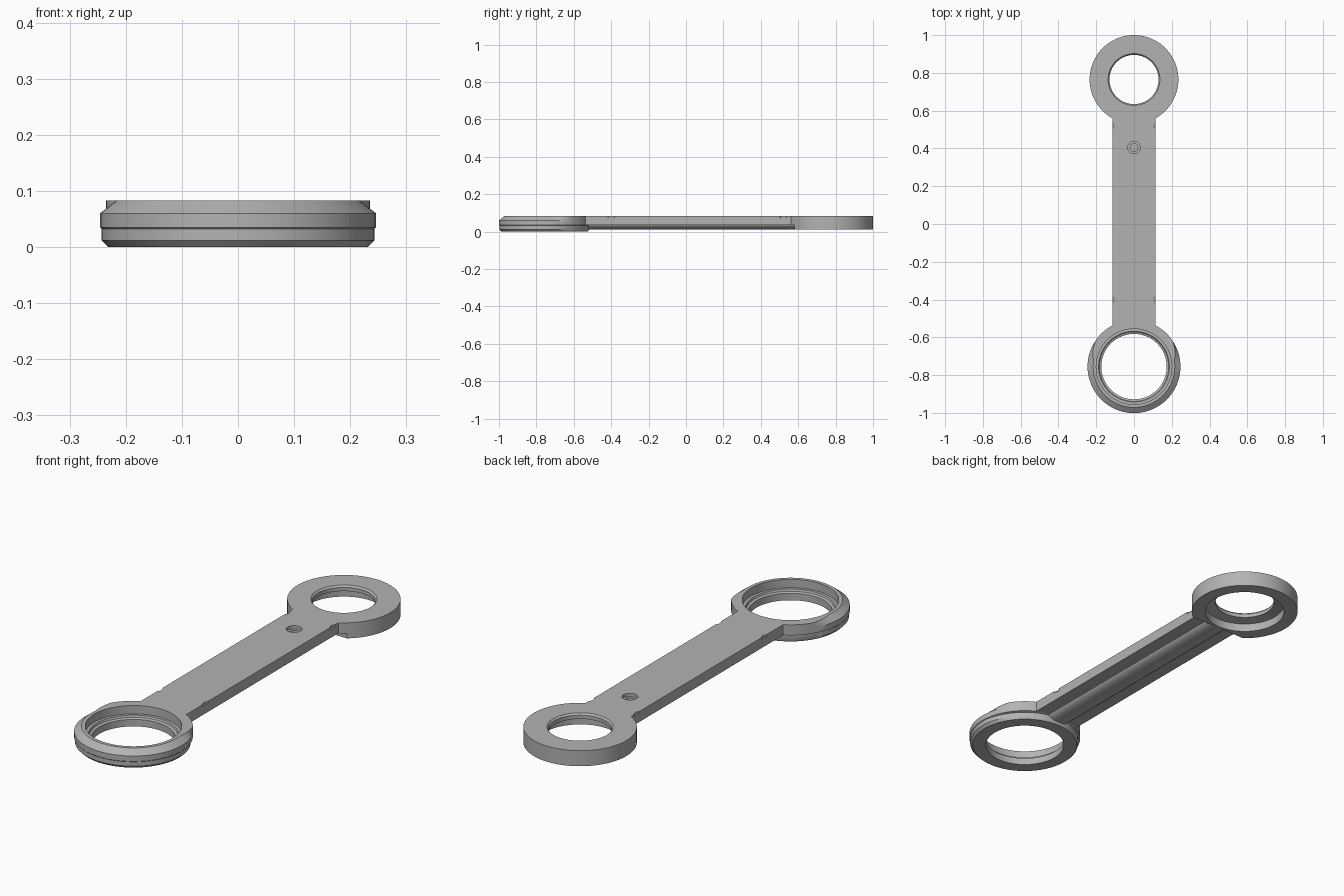
import bpy, bmesh, math
from mathutils import Vector

if "Cube" in bpy.data.objects:
    bpy.data.objects.remove(bpy.data.objects["Cube"])

TOP = 0.083      # shared upper surface height
UNDER = 0.035    # underside of the arm plate
BIG_Y, SMALL_Y = -0.755, 0.765

grey = bpy.data.materials.new("steel grey")
grey.diffuse_color = (0.45, 0.45, 0.45, 1)
grey.use_nodes = True
grey.node_tree.nodes["Principled BSDF"].inputs["Base Color"].default_value = grey.diffuse_color


def make(name, bm):
    bmesh.ops.recalc_face_normals(bm, faces=bm.faces)
    me = bpy.data.meshes.new(name)
    bm.to_mesh(me)
    bm.free()
    ob = bpy.data.objects.new(name, me)
    bpy.context.collection.objects.link(ob)
    me.materials.append(grey)
    return ob


def lathe(name, y, profile, n=96):
    """Closed ring; profile(angle) gives (radius, z) points."""
    bm = bmesh.new()
    rings = []
    for i in range(n):
        a = 2 * math.pi * i / n
        rings.append([bm.verts.new((r * math.cos(a), y + r * math.sin(a), z))
                      for r, z in profile(a)])
    for i in range(n):
        p, q = rings[i], rings[(i + 1) % n]
        for j in range(len(p)):
            k = (j + 1) % len(p)
            bm.faces.new((p[j], q[j], q[k], p[k]))
    return make(name, bm)


def extrude_y(name, section, y0, y1):
    """Extrude an x-z cross-section along y."""
    bm = bmesh.new()
    f = bm.faces.new([bm.verts.new((x, y0, z)) for x, z in section])
    g = bmesh.ops.extrude_face_region(bm, geom=[f])["geom"]
    bmesh.ops.translate(bm, vec=(0, y1 - y0, 0),
                        verts=[v for v in g if isinstance(v, bmesh.types.BMVert)])
    return make(name, bm)


def cut(ob, cutter):
    m = ob.modifiers.new("cut", "BOOLEAN")
    m.operation, m.solver, m.object = "DIFFERENCE", "EXACT", cutter
    cutter.hide_render = True
    cutter.hide_set(True)


def cylinder_cutter(name, loc, r, depth):
    bm = bmesh.new()
    bmesh.ops.create_cone(bm, cap_ends=True, segments=32, radius1=r, radius2=r, depth=depth)
    bmesh.ops.translate(bm, vec=Vector(loc), verts=bm.verts)
    return make(name, bm)


# Large ring: bevelled at the front, full-height shoulder toward the arm
def large_profile(a):
    y = BIG_Y + 0.245 * math.sin(a)
    t = min(1, max(0, (y + 0.72) / 0.10))
    top_r = 0.216 + 0.030 * t
    low_r = 0.243 - 0.007 * t
    return [(0.173, 0), (0.231, 0), (low_r, 0.012), (low_r, 0.032), (0.246, 0.035),
            (0.246, 0.06), (top_r, TOP), (0.200, TOP), (0.200, 0.045),
            (0.187, 0.045), (0.184, 0.036), (0.173, 0.032)]


large_ring = lathe("large_ring", BIG_Y, large_profile)

# Small ring: narrow lip on top, wider recess below, flat chord facing the arm
small_ring = lathe("small_ring", SMALL_Y, lambda a: [
    (0.175, 0.012), (0.235, 0.012), (0.235, TOP), (0.137, TOP),
    (0.130, 0.075), (0.130, 0.058), (0.175, 0.050)])
chord = extrude_y("chord_cutter",
                  [(-0.3, -0.1), (0.3, -0.1), (0.3, UNDER), (-0.3, UNDER)], 0.4, 0.58)
cut(small_ring, chord)

# Arm plate
W = 0.115
arm = extrude_y("arm", [(-W, UNDER), (W, UNDER), (W, TOP), (-W, TOP)], -0.55, 0.575)

# Rounded rib under the arm
rib_section = [(0.055 * math.cos(t), UNDER + 0.004 - 0.027 * math.sin(t))
               for t in (math.pi * i / 12 for i in range(13))]
rib = extrude_y("under_rib", rib_section, -0.535, 0.582)

# Stepped pin hole
cut(arm, cylinder_cutter("pin_rim_cutter", (0, 0.405, TOP), 0.033, 0.03))
cut(arm, cylinder_cutter("pin_hole_cutter", (0, 0.405, TOP), 0.02, 0.06))

# Small notches on the arm's upper edges
for y in (-0.4, 0.52):
    for s in (-1, 1):
        cut(arm, cylinder_cutter("notch_cutter", (s * (W + 0.016), y, TOP), 0.024, 0.02))

# Smooth shading with sharp edges
bpy.ops.object.select_all(action="DESELECT")
for ob in (large_ring, small_ring, arm, rib):
    ob.select_set(True)
bpy.context.view_layer.objects.active = arm
bpy.ops.object.shade_smooth_by_angle(angle=math.radians(25))
